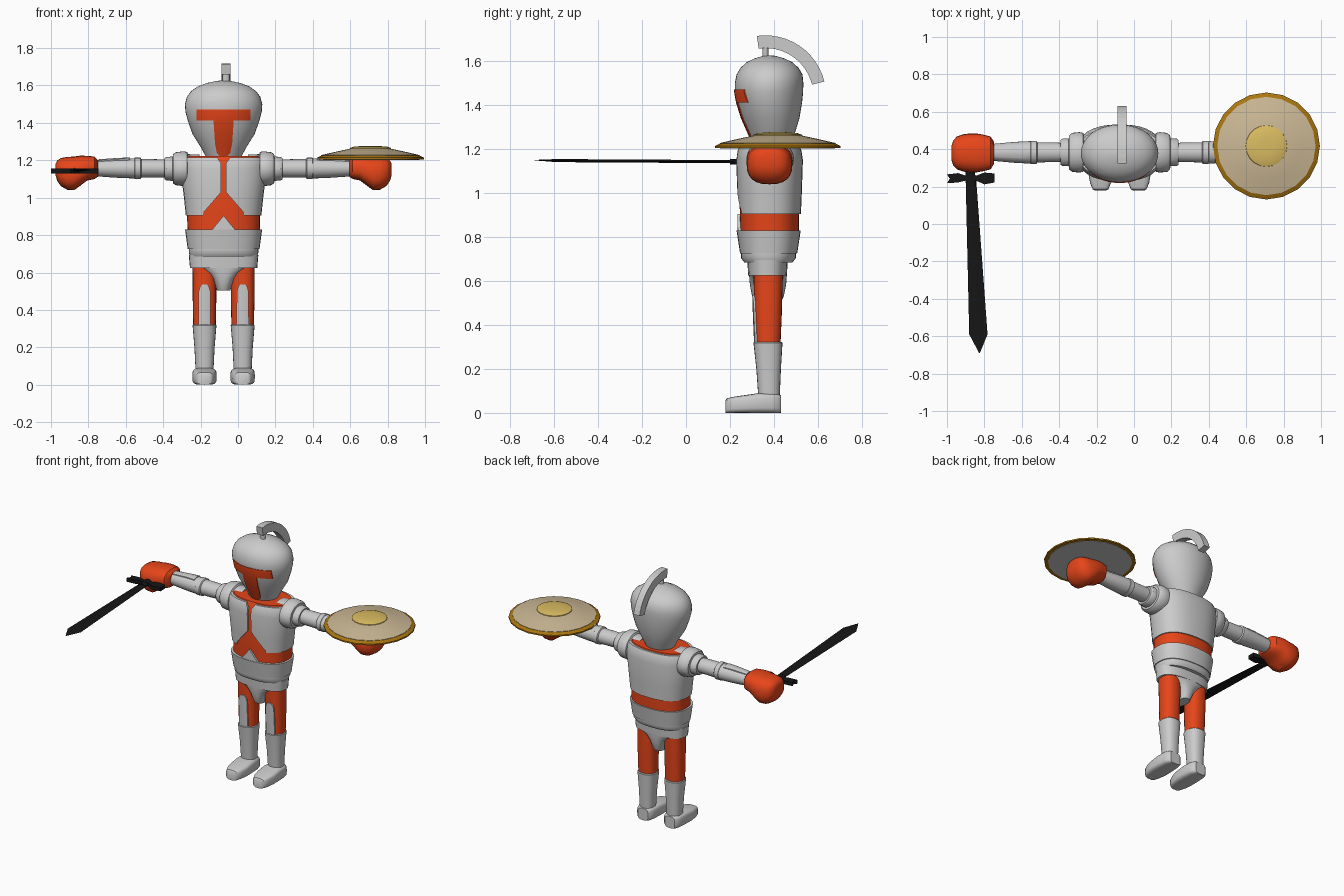
import bpy, bmesh, math
from math import sin, cos, pi

CX, CY = -0.077, 0.38


def material(name, rgb):
    m = bpy.data.materials.new(name)
    m.diffuse_color = (*rgb, 1)
    return m


ORANGE = material("orange", (0.8, 0.06, 0.01))
BLACK = material("black", (0.008, 0.008, 0.008))
RIM = material("dark_gold", (0.4, 0.18, 0.005))
TAN = material("tan", (0.6, 0.48, 0.3))
GOLD = material("gold", (0.7, 0.5, 0.12))


def place(axis, t, a, b):
    return {'x': (t, a, b), 'y': (a, t, b), 'z': (a, b, t)}[axis]


def make(name, bm, mat):
    bmesh.ops.recalc_face_normals(bm, faces=bm.faces)
    me = bpy.data.meshes.new(name)
    bm.to_mesh(me)
    bm.free()
    ob = bpy.data.objects.new(name, me)
    bpy.context.collection.objects.link(ob)
    if mat:
        me.materials.append(mat)
    return ob


def loft(name, axis, rings, mat=None, n=32, e=2.0, grow=0.0):
    """Skin superelliptic rings (t, centre a, centre b, radius a, radius b) along an axis."""
    bm = bmesh.new()
    loops = []
    for t, a, b, ra, rb in rings:
        loop = []
        for i in range(n):
            c, s = cos(2 * pi * i / n), sin(2 * pi * i / n)
            u = math.copysign(abs(c) ** (2 / e), c) * (ra + grow)
            v = math.copysign(abs(s) ** (2 / e), s) * (rb + grow)
            loop.append(bm.verts.new(place(axis, t, a + u, b + v)))
        loops.append(loop)
    for p, q in zip(loops, loops[1:]):
        for i in range(n):
            j = (i + 1) % n
            bm.faces.new((p[i], p[j], q[j], q[i]))
    bm.faces.new(loops[0])
    bm.faces.new(loops[-1])
    return make(name, bm, mat)


def prism(name, axis, pts, lo, hi, mat=None):
    bm = bmesh.new()
    p, q = [[bm.verts.new(place(axis, t, *pt)) for pt in pts] for t in (lo, hi)]
    for i in range(len(pts)):
        j = (i + 1) % len(pts)
        bm.faces.new((p[i], p[j], q[j], q[i]))
    bm.faces.new(p)
    bm.faces.new(q)
    return make(name, bm, mat)


def clip(ob, cutter, op):
    mod = ob.modifiers.new("clip", 'BOOLEAN')
    mod.object, mod.operation, mod.solver = cutter, op, 'EXACT'
    bpy.context.view_layer.objects.active = ob
    bpy.ops.object.modifier_apply(modifier=mod.name)
    bpy.data.objects.remove(cutter)


def front_cutter(half, cx=CX):
    """Symmetric front outline, given as its right half from top to bottom."""
    pts = [(cx + x, z) for x, z in half] + [(cx - x, z) for x, z in reversed(half) if x]
    return prism("cutter", 'y', pts, -0.3, 0.36)


def body(rows):
    return [(z, CX, y, w, d) for z, y, w, d in rows]


# Helmet with T-shaped visor
head = body([(1.21, .39, .09, .08), (1.27, .39, .122, .105), (1.34, .385, .166, .131),
             (1.41, .38, .191, .148), (1.46, .378, .204, .155), (1.50, .378, .207, .156),
             (1.54, .38, .196, .15), (1.57, .38, .174, .132), (1.595, .38, .138, .105),
             (1.613, .38, .09, .068), (1.624, .38, .04, .03), (1.627, .38, .01, .008)])
loft("helmet", 'z', head, n=40)
visor = loft("visor", 'z', head, ORANGE, n=40, grow=.004)
clip(visor, front_cutter([(.145, 1.472), (.145, 1.412), (.054, 1.412), (.046, 1.29),
                          (.036, 1.24), (.02, 1.222)]), 'INTERSECT')

# Crest on a small post
arc = [math.radians(-8 + 84 * i / 12) for i in range(13)]
pts = [(.361 + .277 * sin(a), 1.441 + .277 * cos(a)) for a in arc]
pts += [(.361 + .219 * sin(a), 1.441 + .219 * cos(a)) for a in reversed(arc)]
prism("crest", 'x', pts, -.087, -.041)
loft("crest_post", 'z', [(1.6, -.064, .362, .018, .014), (1.67, -.064, .362, .018, .014)], n=16)

# Torso: orange core under split chest plate and belly plate
loft("torso_core", 'z', body([(.8, .38, .193, .133), (.91, .38, .195, .135), (1.15, .38, .216, .141),
                              (1.2, .38, .212, .13), (1.222, .38, .195, .118)]), ORANGE, e=2.4)
chest = loft("chest_plate", 'z', body([(.905, .38, .202, .143), (1.0, .38, .212, .147),
                                       (1.15, .38, .23, .152), (1.195, .38, .228, .145),
                                       (1.216, .38, .22, .134)]), e=2.4)
clip(chest, front_cutter([(.035, 1.23), (.03, 1.208), (.013, 1.185), (.013, 1.03),
                          (.108, .92), (.112, .89)]), 'DIFFERENCE')
belly = [(.725, .376, .192, .13), (.83, .376, .206, .146)]
loft("belly_plate", 'z', body(belly), e=2.4)
peak = loft("belly_plate_peak", 'z', body([(.8, .376, .203, .143), (.92, .38, .204, .146)]), e=2.4)
clip(peak, front_cutter([(0, .905), (.062, .828), (.062, .81)]), 'INTERSECT')
loft("waist", 'z', body([(.685, .375, .178, .11), (.705, .375, .186, .125), (.728, .375, .186, .125)]), e=2.4)

# Hips
loft("hip_belt", 'z', body([(.625, .371, .18, .088), (.695, .371, .186, .092)]), e=2.6)
loft("hip_guard", 'z', body([(.505, .373, .036, .06), (.53, .373, .044, .072), (.57, .373, .064, .08),
                             (.598, .373, .095, .084), (.615, .373, .13, .085), (.63, .373, .165, .086)]), e=2.4)

# Limbs, both sides
for s, side in ((-1, "left"), (1, "right")):
    lx = CX + s * .102
    thigh = [(.31, lx, .374, .06, .056), (.45, lx, .374, .063, .062), (.63, lx, .374, .064, .067)]
    loft("thigh_" + side, 'z', thigh, ORANGE, n=24, e=2.4)
    guard = loft("thigh_guard_" + side, 'z', thigh, n=24, e=2.4, grow=.008)
    clip(guard, front_cutter([(.012, .537), (.024, .525), (.031, .5), (.033, .315)], lx), 'INTERSECT')
    loft("shin_" + side, 'z', [(.06, lx, .378, .047, .048), (.2, lx, .376, .054, .056),
                               (.318, lx, .373, .064, .066), (.323, lx, .373, .06, .062)], n=24, e=2.4)
    foot = [(.18, .032, .058), (.186, .042, .066), (.22, .056, .074), (.27, .065, .081),
            (.33, .065, .09), (.39, .061, .09), (.42, .052, .086), (.432, .038, .08)]
    loft("boot_" + side, 'y', [(y, lx, h / 2, w, h / 2) for y, w, h in foot], n=24, e=4)

    def arm(rows, z=1.157):
        return [(CX + s * t, CY + .003, z, ry, rz) for t, ry, rz in rows]

    # Shoulder rings, upper arm, elbow ring, forearm with raised strip
    loft("shoulder_" + side, 'x', arm([(.13, .09, .075), (.19, .092, .078), (.195, .104, .09), (.215, .108, .093),
                                       (.255, .104, .088), (.27, .09, .078), (.272, .074, .065),
                                       (.305, .074, .063), (.315, .066, .057)], 1.155))
    loft("upper_arm_" + side, 'x', arm([(.3, .051, .048), (.46, .054, .05)]), n=24)
    loft("elbow_ring_" + side, 'x', arm([(.44, .055, .05), (.445, .062, .057), (.475, .062, .057),
                                         (.48, .055, .05)]), n=24)
    fore = arm([(.475, .06, .054), (.56, .056, .051), (.69, .044, .042)])
    loft("forearm_" + side, 'x', fore, n=24)
    strip = loft("forearm_strip_" + side, 'x', fore, n=24, grow=.005)
    a, b = CX + s * .5, CX + s * .67
    clip(strip, prism("cutter", 'z', [(a, .35), (b, .358), (b, .408), (a, .416)], 1.15, 1.3), 'INTERSECT')

    # Fist
    fist = [(.672, 1.157, .06, .045), (.69, 1.16, .088, .06), (.73, 1.158, .098, .066),
            (.765, 1.145, .104, .08), (.80, 1.13, .104, .09), (.835, 1.13, .1, .088),
            (.87, 1.137, .088, .075), (.89, 1.145, .066, .054), (.898, 1.15, .04, .032)]
    loft("fist_" + side, 'x', [(CX + s * t, CY, z, ry, rz) for t, z, ry, rz in fist], ORANGE, n=24, e=2.5)


# Round shield lying flat over the right-hand fist
def disc(name, rows, mat, n=20):
    loft(name, 'z', [(z, .708, .417, r, r) for z, r in rows], mat, n=n)


disc("shield_back", [(1.203, .262), (1.215, .262)], None)
disc("shield_rim", [(1.205, .275), (1.205, .286), (1.214, .286), (1.226, .262), (1.22, .25)], RIM)
disc("shield_face", [(1.215, .263), (1.228, .263), (1.247, .18), (1.262, .11)], TAN)
disc("shield_boss", [(1.255, .112), (1.266, .11), (1.273, .09), (1.277, .04)], GOLD)

# Sword pointing forward from the other fist
loft("sword_blade", 'y', [(.24, -.872, 1.143, .028, .007), (-.59, -.832, 1.148, .049, .007),
                          (-.69, -.826, 1.15, .002, .001)], BLACK, n=4)
loft("sword_grip", 'y', [(.2, -.872, 1.143, .026, .012), (.42, -.88, 1.143, .024, .02)], BLACK, n=12)
prism("sword_guard", 'z', [(-1.0, .265), (-.94, .272), (-.9, .258), (-.845, .258), (-.8, .275), (-.745, .27),
                           (-.745, .222), (-.8, .212), (-.845, .232), (-.9, .232), (-.94, .222), (-1.0, .218),
                           (-.985, .242)], 1.13, 1.156, BLACK)

# Smooth shading with sharp edges kept
flat = ("sword", "crest")
for ob in bpy.data.objects:
    ob.select_set(not ob.name.startswith(flat))
    if ob.select_get():
        bpy.context.view_layer.objects.active = ob
bpy.ops.object.shade_smooth_by_angle(angle=math.radians(38))
